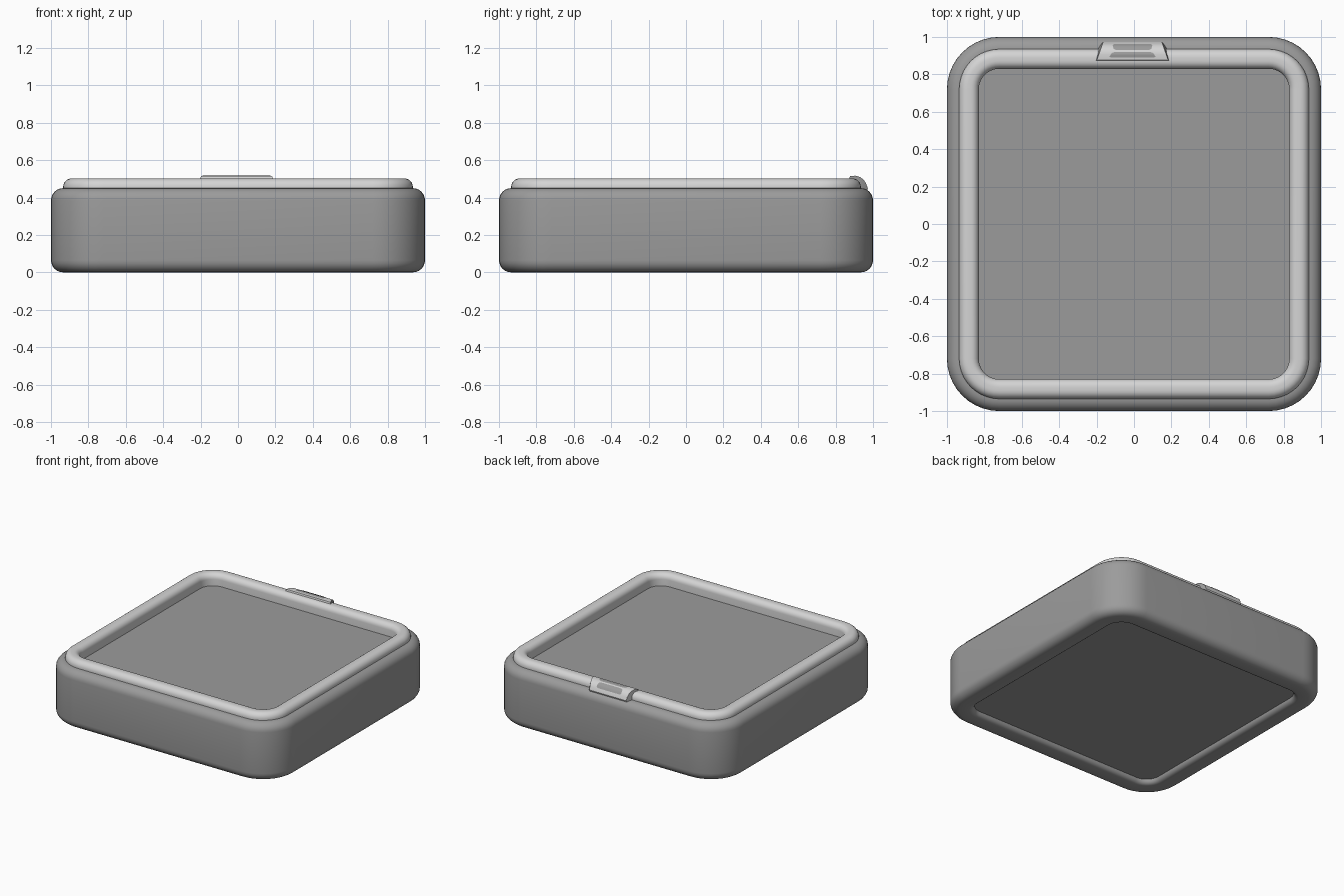
import bpy, bmesh, math

if "Cube" in bpy.data.objects:
    bpy.data.objects.remove(bpy.data.objects["Cube"])

CORNER = 0.28  # plan corner radius at half-width 1.0


def material(name, v):
    m = bpy.data.materials.new(name)
    m.diffuse_color = (v, v, v, 1)
    m.use_nodes = True
    m.node_tree.nodes["Principled BSDF"].inputs["Base Color"].default_value = m.diffuse_color
    return m


GREY = material("mid_grey", 0.33)
LIGHT = material("light_grey", 0.66)


def finish(name, bm, mat, angle=35):
    bmesh.ops.recalc_face_normals(bm, faces=bm.faces)
    me = bpy.data.meshes.new(name)
    bm.to_mesh(me)
    bm.free()
    ob = bpy.data.objects.new(name, me)
    bpy.context.collection.objects.link(ob)
    me.materials.append(mat)
    bpy.ops.object.select_all(action='DESELECT')
    ob.select_set(True)
    bpy.context.view_layer.objects.active = ob
    bpy.ops.object.shade_smooth_by_angle(angle=math.radians(angle))
    return ob


def arc(cx, cz, r, a0, a1, n=6):
    return [(cx + r * math.cos(math.radians(a0 + (a1 - a0) * i / n)),
             cz + r * math.sin(math.radians(a0 + (a1 - a0) * i / n))) for i in range(n + 1)]


def rounded_square(h, z, n=10):
    r = CORNER - (1 - h)
    pts = []
    for k, (sx, sy) in enumerate([(1, 1), (-1, 1), (-1, -1), (1, -1)]):
        for i in range(n + 1):
            a = math.radians(90 * k + 90 * i / n)
            pts.append((sx * (h - r) + r * math.cos(a), sy * (h - r) + r * math.sin(a), z))
    return pts


def sweep(name, profile, mat, capped):
    """Sweep a (half-width, z) profile round a rounded square."""
    bm = bmesh.new()
    loops = [[bm.verts.new(p) for p in rounded_square(h, z)] for h, z in profile]
    pairs = list(zip(loops, loops[1:]))
    if not capped:
        pairs.append((loops[-1], loops[0]))
    for a, b in pairs:
        for i in range(len(a)):
            j = (i + 1) % len(a)
            bm.faces.new((a[i], a[j], b[j], b[i]))
    if capped:
        bm.faces.new(loops[0])
        bm.faces.new(loops[-1])
    return finish(name, bm, mat)


# Body: recessed underside, rounded side walls, sunken top panel
sweep("body",
      [(0.83, 0.035)] + arc(0.865, 0.035, 0.035, 180, 270, 4)[1:]
      + arc(0.935, 0.065, 0.065, -90, 0) + arc(0.935, 0.385, 0.065, 0, 90)
      + [(0.85, 0.45), (0.85, 0.41)], GREY, True)

# Raised light rim
sweep("rim",
      [(0.83, 0.40), (0.935, 0.40)] + arc(0.89, 0.457, 0.045, 0, 90)
      + arc(0.872, 0.46, 0.042, 90, 180), LIGHT, False)

# Clasp: plate bent over the back of the rim, narrowing outwards
BEND = [(0.877, 0.514), (0.905, 0.517), (0.93, 0.510), (0.95, 0.495), (0.963, 0.475), (0.972, 0.45)]
CX = -0.008


def half_width(y):
    return 0.19 - (y - 0.877) * 0.34


def bend_z(y):
    for (y0, z0), (y1, z1) in zip(BEND, BEND[1:]):
        if y <= y1:
            return z0 + (z1 - z0) * (y - y0) / (y1 - y0)
    return BEND[-1][1]


bm = bmesh.new()
rows = []
for y, z in BEND:
    w = half_width(y)
    rows.append([bm.verts.new((CX + x, y - d, z - e)) for x, d, e in
                 [(-w - 0.02, 0.015, 0.05), (-w, 0, 0), (w, 0, 0), (w + 0.02, 0.015, 0.05)]])
for a, b in zip(rows, rows[1:]):
    for i in range(4):
        j = (i + 1) % 4
        bm.faces.new((a[i], a[j], b[j], b[i]))
bm.faces.new(rows[0])
bm.faces.new(rows[-1])
clasp = finish("clasp", bm, LIGHT)
clasp.data.materials.append(GREY)
for p in clasp.data.polygons:  # sloping side edges are darker
    if abs(p.normal.x) > 0.6:
        p.material_index = 1


# Two grey inlays following the bend of the clasp
def inlay(name, y0, y1, w0, w1):
    bm = bmesh.new()
    n = 6
    rows = []
    for i in range(n + 1):
        t = i / n
        y = y0 + (y1 - y0) * t
        w = w0 + (w1 - w0) * t - (0.012 if i in (0, n) else 0)
        rows.append([bm.verts.new((CX + s * w, y + 0.001, bend_z(y) + 0.002)) for s in (-1, 1)])
    for a, b in zip(rows, rows[1:]):
        bm.faces.new((a[0], a[1], b[1], b[0]))
    ob = finish(name, bm, GREY)
    return ob


inlay("clasp_inner_inlay", 0.889, 0.918, 0.126, 0.108)
inlay("clasp_outer_inlay", 0.930, 0.962, 0.100, 0.108)
